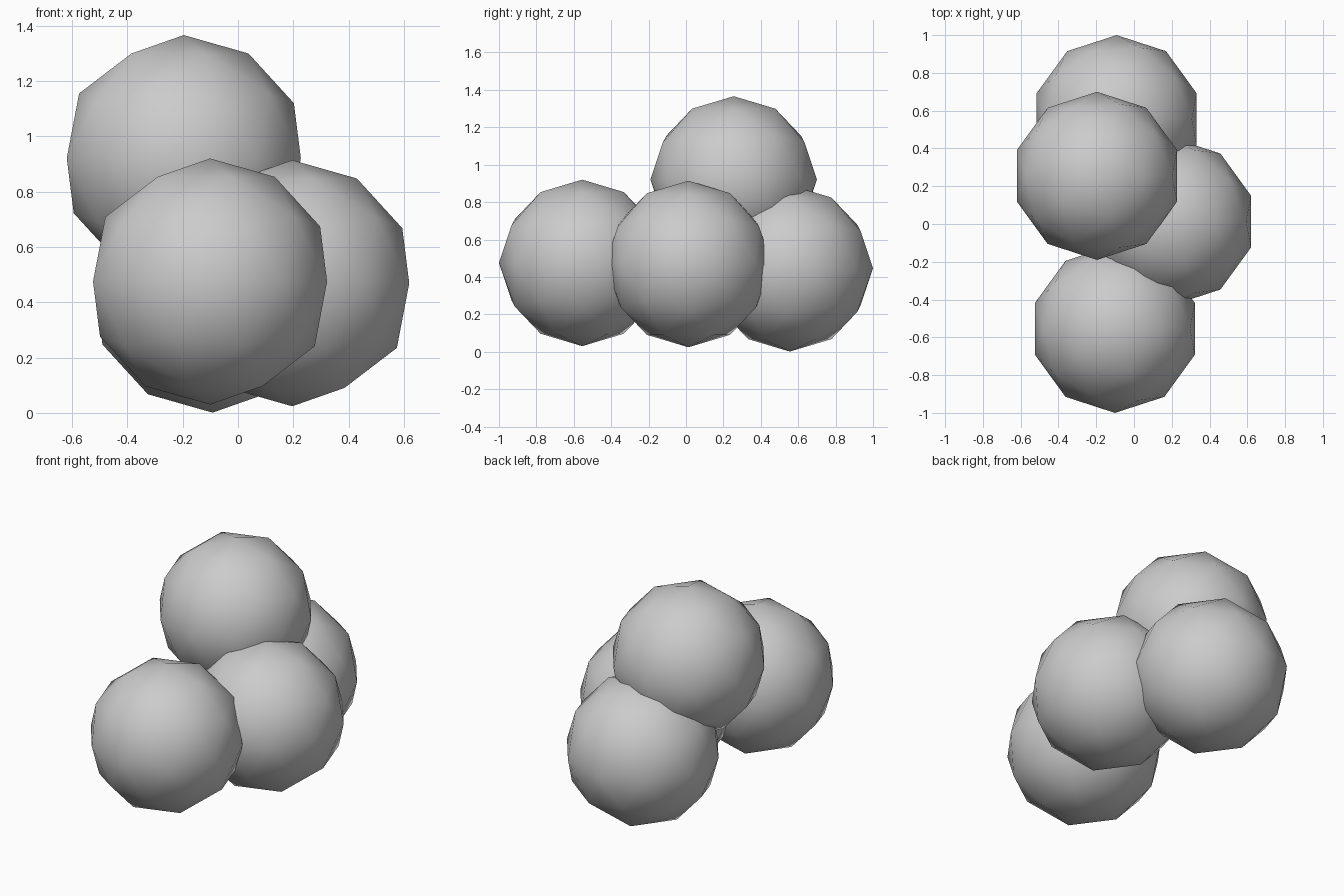
import bpy

if "Cube" in bpy.data.objects:
    bpy.data.objects.remove(bpy.data.objects["Cube"])

RADIUS = 0.445


def ball(name, location):
    # Low-poly icosphere with smooth shading
    bpy.ops.mesh.primitive_ico_sphere_add(subdivisions=2, radius=RADIUS, location=location)
    obj = bpy.context.object
    obj.name = name
    bpy.ops.object.shade_smooth()
    return obj


# Three balls at the base, one resting on top
ball("front_ball", (-0.101, -0.555, 0.475))
ball("right_ball", (0.196, 0.013, 0.469))
ball("back_ball", (-0.092, 0.555, 0.446))
ball("top_ball", (-0.196, 0.255, 0.921))
